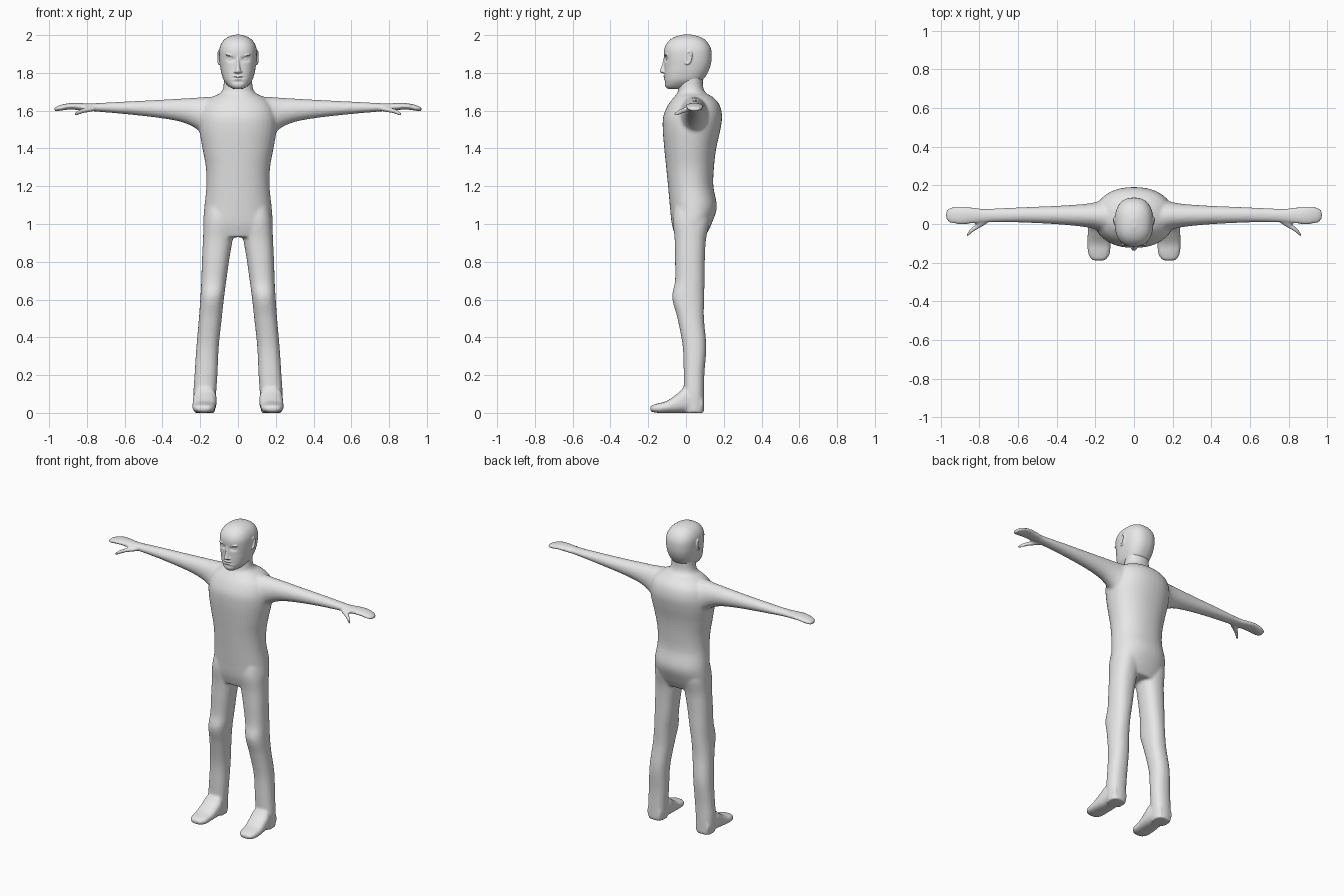
import bpy, bmesh, math
from mathutils import Matrix, Vector

skin = bpy.data.materials.new("plain_grey")
skin.diffuse_color = (0.8, 0.8, 0.8, 1)


def spline(keys, steps):
    """Catmull-Rom samples through the key rings."""
    k = [keys[0]] + list(keys) + [keys[-1]]
    out = []
    for i in range(1, len(k) - 2):
        for s in range(steps):
            t = s / steps
            out.append([0.5 * (2 * b + (c - a) * t + (2 * a - 5 * b + 4 * c - d) * t * t
                               + (3 * b - a - 3 * c + d) * t ** 3)
                        for a, b, c, d in zip(*k[i - 1:i + 3])])
    return out + [list(keys[-1])]


def loft(bm, axis, keys, power=2.0, side=1, steps=6, seg=40):
    """Closed skin along an axis; key = position, then low/high on the other two axes."""
    others = [a for a in range(3) if a != axis]
    rings = []
    for pos, a0, a1, b0, b1 in spline(keys, steps):
        ring = []
        for j in range(seg):
            t = 2 * math.pi * j / seg
            c, s = math.cos(t), math.sin(t)
            p = [0, 0, 0]
            p[axis] = pos
            p[others[0]] = (a0 + a1) / 2 + (a1 - a0) / 2 * math.copysign(abs(c) ** (2 / power), c)
            p[others[1]] = (b0 + b1) / 2 + (b1 - b0) / 2 * math.copysign(abs(s) ** (2 / power), s)
            p[0] *= side
            ring.append(bm.verts.new(p))
        rings.append(ring)
    for r, q in zip(rings, rings[1:]):
        for j in range(seg):
            n = (j + 1) % seg
            bm.faces.new((r[j], r[n], q[n], q[j]))
    bm.faces.new(rings[0])
    bm.faces.new(rings[-1])


def blob(bm, loc, size, tilt=0.0):
    m = Matrix.Translation(loc) @ Matrix.Rotation(tilt, 4, 'Y') @ Matrix.Diagonal((*size, 1))
    bmesh.ops.create_uvsphere(bm, u_segments=20, v_segments=12, radius=1, matrix=m)


def fuse(bm, name, voxel, iterations):
    """Merge overlapping parts into one smooth skin."""
    bmesh.ops.recalc_face_normals(bm, faces=bm.faces)
    mesh = bpy.data.meshes.new(name)
    bm.to_mesh(mesh)
    bm.free()
    ob = bpy.data.objects.new(name, mesh)
    bpy.context.collection.objects.link(ob)
    bpy.context.view_layer.objects.active = ob
    ob.select_set(True)
    rm = ob.modifiers.new("merge", 'REMESH')
    rm.mode = 'VOXEL'
    rm.voxel_size = voxel
    sm = ob.modifiers.new("soften", 'SMOOTH')
    sm.factor, sm.iterations = 0.5, iterations
    for m in ("merge", "soften"):
        bpy.ops.object.modifier_apply(modifier=m)
    bpy.ops.object.shade_smooth()
    ob.data.materials.clear()
    ob.data.materials.append(skin)
    ob.select_set(False)
    return ob


# ---- body: torso and neck
bm = bmesh.new()
torso = [(0.93, 0.165, -0.055, 0.10), (1.0, 0.183, -0.075, 0.135), (1.09, 0.178, -0.085, 0.163),
         (1.2, 0.167, -0.095, 0.145), (1.3, 0.170, -0.105, 0.148), (1.4, 0.188, -0.115, 0.160),
         (1.5, 0.205, -0.123, 0.182), (1.57, 0.205, -0.120, 0.191), (1.63, 0.185, -0.095, 0.178),
         (1.67, 0.140, -0.065, 0.145), (1.695, 0.092, -0.045, 0.105), (1.73, 0.077, -0.04, 0.09),
         (1.79, 0.075, -0.035, 0.09)]
loft(bm, 2, [(z, -w, w, f, b) for z, w, f, b in torso], 2.2)

leg = [(0.0, 0.122, 0.232, -0.01, 0.096), (0.1, 0.116, 0.236, -0.012, 0.096),
       (0.2, 0.109, 0.230, -0.012, 0.097), (0.35, 0.102, 0.220, -0.017, 0.107),
       (0.5, 0.086, 0.207, -0.045, 0.095), (0.61, 0.074, 0.199, -0.073, 0.096),
       (0.70, 0.062, 0.194, -0.058, 0.098), (0.82, 0.045, 0.190, -0.058, 0.100),
       (0.92, 0.028, 0.185, -0.060, 0.106), (1.02, 0.015, 0.180, -0.070, 0.125),
       (1.1, 0.02, 0.165, -0.06, 0.12)]
foot = [(0.09, 0.13, 0.225, 0.004, 0.09), (0.0, 0.114, 0.236, 0.0, 0.135),
        (-0.04, 0.114, 0.239, 0.0, 0.106), (-0.10, 0.120, 0.241, 0.0, 0.064),
        (-0.15, 0.124, 0.238, 0.0, 0.05), (-0.178, 0.138, 0.225, 0.005, 0.042),
        (-0.19, 0.155, 0.208, 0.01, 0.034)]
arm = [(0.10, -0.07, 0.14, 1.43, 1.675), (0.18, -0.035, 0.118, 1.47, 1.672),
       (0.23, -0.02, 0.107, 1.51, 1.668), (0.30, -0.01, 0.100, 1.54, 1.664),
       (0.42, 0.0, 0.093, 1.562, 1.657), (0.60, 0.008, 0.086, 1.582, 1.648),
       (0.77, 0.008, 0.079, 1.597, 1.639), (0.83, 0.002, 0.086, 1.602, 1.640),
       (0.89, -0.002, 0.092, 1.606, 1.640), (0.94, 0.002, 0.089, 1.600, 1.630),
       (0.965, 0.015, 0.076, 1.596, 1.620), (0.974, 0.03, 0.06, 1.602, 1.614)]
thumb = [(0.76, 0.0, 0.04, 1.596, 1.622), (0.80, -0.022, 0.012, 1.590, 1.618),
         (0.835, -0.044, -0.014, 1.580, 1.608), (0.858, -0.064, -0.038, 1.572, 1.596),
         (0.866, -0.066, -0.052, 1.574, 1.588)]
for side in (-1, 1):
    loft(bm, 2, leg, 2.3, side)
    loft(bm, 1, foot, 2.6, side)
    loft(bm, 0, arm, 2.0, side)
    loft(bm, 0, thumb, 2.0, side, seg=16)
fuse(bm, "body", 0.008, 6)

# ---- head: skull and jaw
bm = bmesh.new()
skull = [(1.716, 0.028, -0.098, -0.02), (1.73, 0.05, -0.110, 0.03), (1.76, 0.075, -0.114, 0.085),
         (1.80, 0.088, -0.114, 0.114), (1.84, 0.095, -0.114, 0.130), (1.88, 0.099, -0.116, 0.136),
         (1.92, 0.099, -0.116, 0.134), (1.95, 0.091, -0.106, 0.122), (1.975, 0.074, -0.085, 0.101),
         (1.992, 0.048, -0.055, 0.07), (2.002, 0.015, -0.018, 0.03)]
loft(bm, 2, [(z, -w, w, f, b) for z, w, f, b in skull], 2.4, steps=8, seg=96)

# eye sockets, mouth line and chin crease pressed into the face
dents = [(-0.038, 1.872, 0.02, 0.012, 0.012), (0.038, 1.872, 0.02, 0.012, 0.012),
         (0.0, 1.775, 0.03, 0.004, 0.006), (0.0, 1.752, 0.03, 0.006, 0.005)]
for v in bm.verts:
    if v.co.y < -0.03:
        v.co.y += sum(d * math.exp(-((v.co.x - x) / sx) ** 2 - ((v.co.z - z) / sz) ** 2)
                      for x, z, sx, sz, d in dents)

# nose and lips
loft(bm, 2, [(1.797, -0.011, 0.011, -0.124, -0.09), (1.806, -0.018, 0.018, -0.139, -0.09),
             (1.825, -0.013, 0.013, -0.134, -0.09), (1.85, -0.010, 0.010, -0.125, -0.09),
             (1.885, -0.010, 0.010, -0.117, -0.09)], seg=24)
blob(bm, (0, -0.112, 1.781), (0.027, 0.009, 0.005))
blob(bm, (0, -0.110, 1.768), (0.023, 0.009, 0.005))

for side in (-1, 1):
    # eyes, brows, nostril wings
    blob(bm, (side * 0.038, -0.094, 1.872), (0.015, 0.011, 0.006))
    blob(bm, (side * 0.042, -0.104, 1.893), (0.026, 0.010, 0.005), side * -0.12)
    blob(bm, (side * 0.015, -0.115, 1.806), (0.008, 0.011, 0.007))
    # ear rim, open in the middle
    n = 28
    for i in range(n):
        a = 2 * math.pi * i / n
        r = 0.0065 if math.cos(a) > -0.5 else 0.005
        blob(bm, (side * (0.1 + 0.004 * math.cos(a)),
                  0.012 + 0.015 * math.cos(a) + 0.006 * math.sin(a),
                  1.882 + 0.033 * math.sin(a)), (r, r, r))
fuse(bm, "head", 0.0035, 3)
